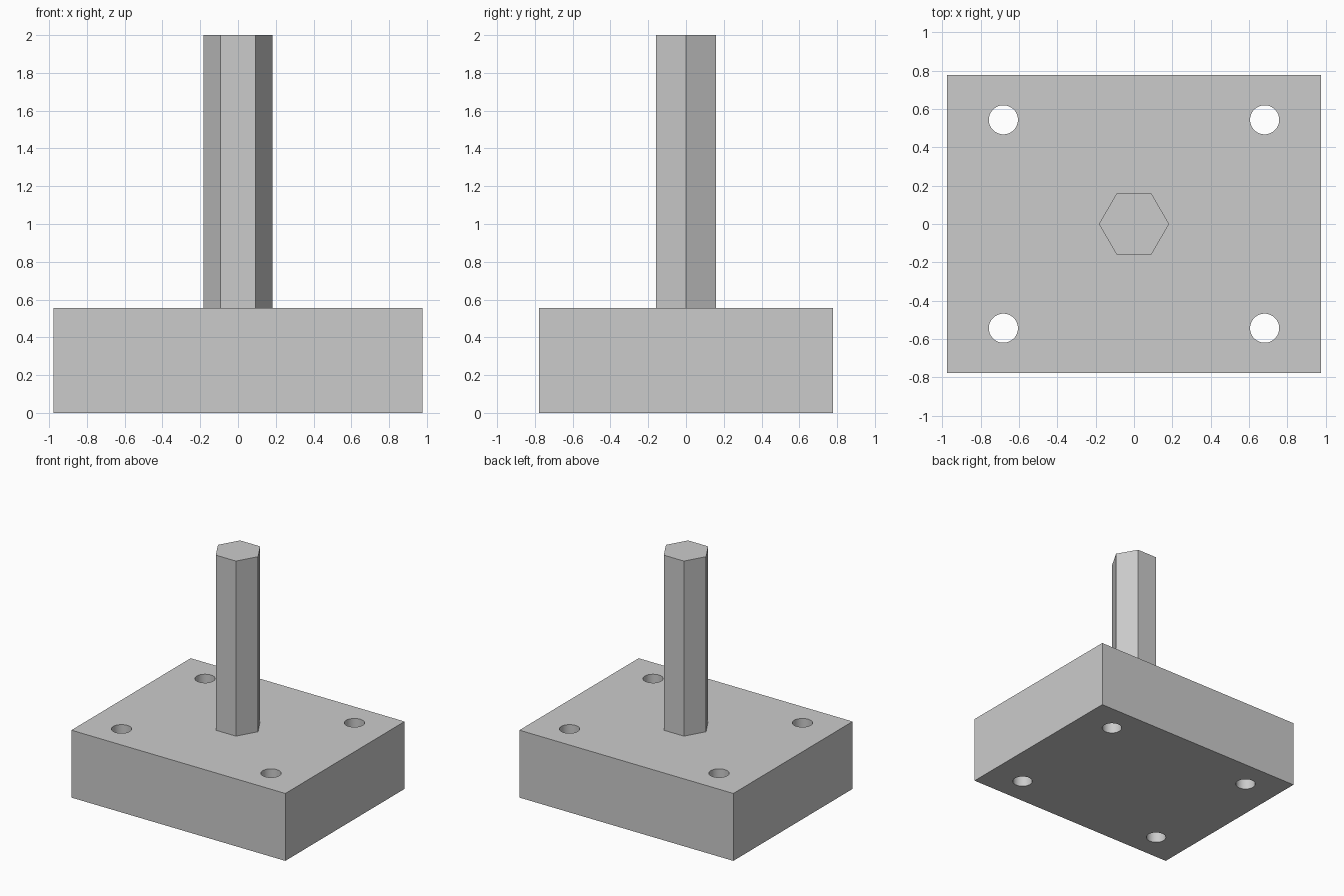
import bpy
import bmesh

if "Cube" in bpy.data.objects:
    bpy.data.objects.remove(bpy.data.objects["Cube"], do_unlink=True)

HALF_X, HALF_Y, BASE_H, TOP = 0.976, 0.777, 0.556, 2.0
HOLE_X, HOLE_Y, HOLE_R = 0.682, 0.544, 0.076
POST_R = 0.183

grey = bpy.data.materials.new("light grey")
grey.use_nodes = True
colour = (0.6, 0.6, 0.6, 1)
grey.diffuse_color = colour
grey.node_tree.nodes["Principled BSDF"].inputs["Base Color"].default_value = colour


def finish(name, bm):
    mesh = bpy.data.meshes.new(name)
    bm.to_mesh(mesh)
    bm.free()
    mesh.materials.append(grey)
    obj = bpy.data.objects.new(name, mesh)
    bpy.context.collection.objects.link(obj)
    return obj


def prism(name, sides, radius, z0, z1, spots=((0, 0),)):
    """Upright prisms with a corner on the x axis, one at each spot."""
    bm = bmesh.new()
    for x, y in spots:
        made = bmesh.ops.create_cone(bm, cap_ends=True, segments=sides,
                                     radius1=radius, radius2=radius, depth=z1 - z0)
        bmesh.ops.translate(bm, verts=made["verts"], vec=(x, y, (z0 + z1) / 2))
    return finish(name, bm)


# Base block
bm = bmesh.new()
bmesh.ops.create_cube(bm, size=1)
bmesh.ops.scale(bm, verts=bm.verts, vec=(2 * HALF_X, 2 * HALF_Y, BASE_H))
bmesh.ops.translate(bm, verts=bm.verts, vec=(0, 0, BASE_H / 2))
base = finish("base_block", bm)

# Four round through-holes
corners = [(sx * HOLE_X, sy * HOLE_Y) for sx in (-1, 1) for sy in (-1, 1)]
cutter = prism("hole_cutter", 48, HOLE_R, -0.1, BASE_H + 0.1, corners)
cut = base.modifiers.new("bolt_holes", "BOOLEAN")
cut.operation = "DIFFERENCE"
cut.solver = "EXACT"
cut.object = cutter

bpy.ops.object.select_all(action="DESELECT")
base.select_set(True)
bpy.context.view_layer.objects.active = base
bpy.ops.object.modifier_apply(modifier=cut.name)
bpy.data.objects.remove(cutter, do_unlink=True)
bpy.ops.object.shade_smooth_by_angle()

# Hexagonal post; create_cone puts its first corner on y, so turn it onto x
post = prism("hexagonal_post", 6, POST_R, BASE_H, TOP)
widest_x = max(v.co.x for v in post.data.vertices)
if widest_x < POST_R * 0.95:
    for v in post.data.vertices:
        v.co.x, v.co.y = v.co.y, -v.co.x
